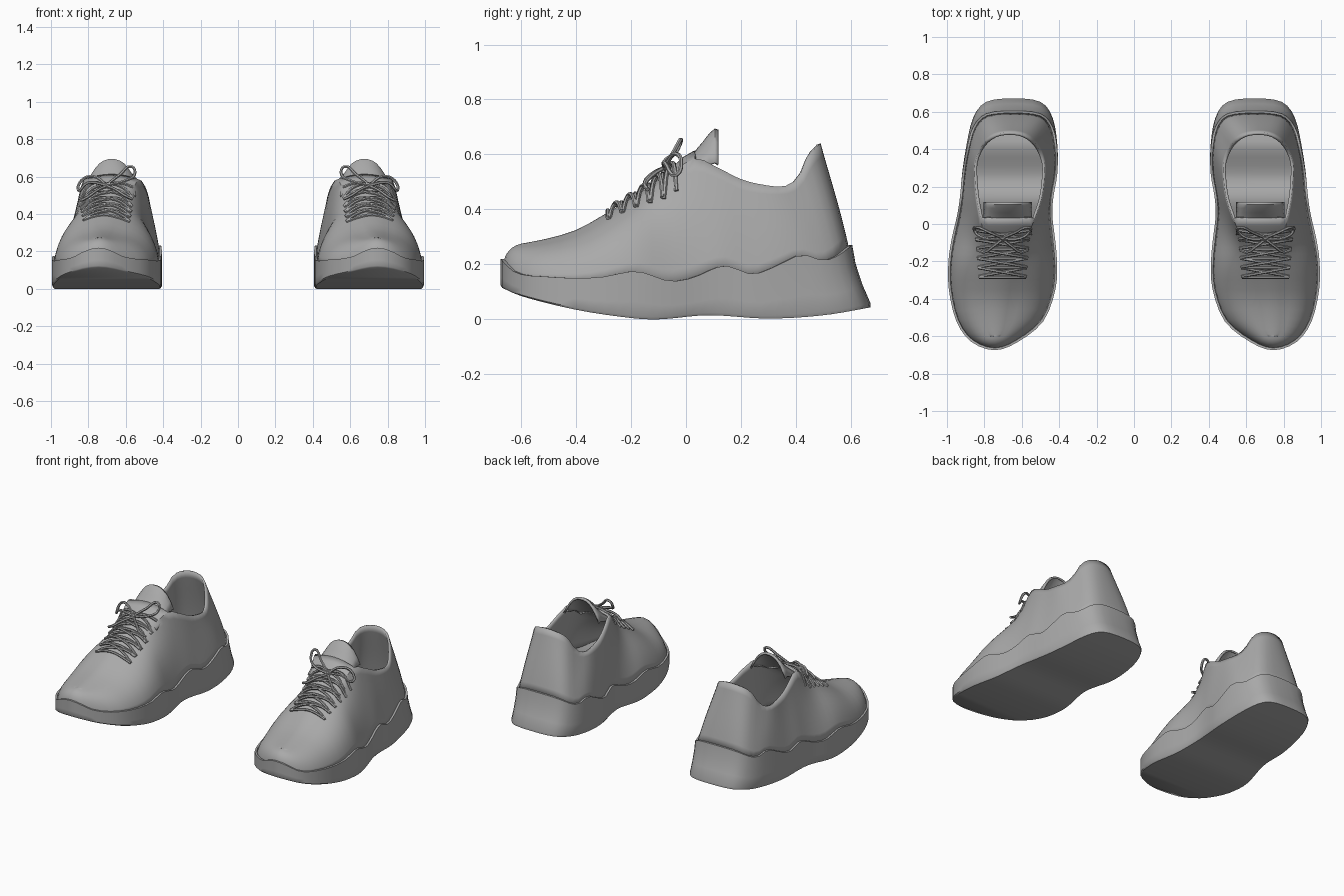
import bpy, bmesh, math
from mathutils import Vector
from mathutils.bvhtree import BVHTree

if "Cube" in bpy.data.objects:
    bpy.data.objects.remove(bpy.data.objects["Cube"])

grey = bpy.data.materials.new("grey")
grey.diffuse_color = (0.4, 0.4, 0.4, 1)
grey.use_nodes = True
grey.node_tree.nodes["Principled BSDF"].inputs["Base Color"].default_value = grey.diffuse_color


def smooth(table, x):
    """Smooth interpolation through (x, value) points."""
    if x <= table[0][0]:
        return table[0][1]
    if x >= table[-1][0]:
        return table[-1][1]
    slope = lambda a, b: (table[b][1] - table[a][1]) / (table[b][0] - table[a][0])
    last = len(table) - 1
    k = max(i for i in range(last) if table[i][0] <= x)
    w = table[k + 1][0] - table[k][0]
    t = (x - table[k][0]) / w
    m0, m1 = slope(max(k - 1, 0), k + 1), slope(k, min(k + 2, last))
    return ((2*t**3 - 3*t*t + 1) * table[k][1] + (t**3 - 2*t*t + t) * w * m0
            + (3*t*t - 2*t**3) * table[k + 1][1] + (t**3 - t*t) * w * m1)


def step(a, b, x):
    t = min(1, max(0, (x - a) / (b - a)))
    return t * t * (3 - 2 * t)


def closed_loop(rows, per=3):
    """Closed smooth outline from (y, left x, right x) rows, toe to heel and back."""
    pts = [Vector((r, y)) for y, l, r in rows] + [Vector((l, y)) for y, l, r in rows[-2:0:-1]]
    n, out = len(pts), []
    for i in range(n):
        a, b, c, d = (pts[(i + k) % n] for k in (-1, 0, 1, 2))
        for j in range(per):
            t = j / per
            out.append(0.5 * (2*b + (c - a)*t + (2*a - 5*b + 4*c - d)*t*t + (3*b - a - 3*c + d)*t**3))
    return out


def finish(name, rows_of_points, faces_fn, thickness=0):
    """Mesh object from a list of point rows, mirrored into a pair."""
    bm = bmesh.new()
    grid = [[bm.verts.new(p) for p in row] for row in rows_of_points]
    for f in faces_fn(grid):
        f = list(dict.fromkeys(f))
        if len(f) > 2:
            bm.faces.new(f)
    bmesh.ops.remove_doubles(bm, verts=bm.verts, dist=0.0003)
    me = bpy.data.meshes.new(name)
    bm.to_mesh(me)
    tree = BVHTree.FromBMesh(bm)
    bm.free()
    ob = bpy.data.objects.new(name, me)
    bpy.context.collection.objects.link(ob)
    dress(ob, thickness)
    return tree


def dress(ob, thickness=0):
    ob.data.materials.clear()
    ob.data.materials.append(grey)
    bpy.ops.object.select_all(action='DESELECT')
    ob.select_set(True)
    bpy.context.view_layer.objects.active = ob
    bpy.ops.object.shade_smooth_by_angle(angle=math.radians(40))
    if thickness:
        sol = ob.modifiers.new("thickness", 'SOLIDIFY')
        sol.thickness, sol.offset = thickness, -1
    ob.modifiers.new("pair", 'MIRROR').use_clip = False


# Stations: sole y, inner x, outer x, then rim y, inner x, outer x
stations = [
    (-.675, .745, .745, -.60, .74, .74), (-.63, .62, .87, -.59, .70, .78),
    (-.52, .485, .95, -.50, .67, .80), (-.35, .42, .99, -.35, .645, .80),
    (-.20, .412, .992, -.20, .62, .79), (-.08, .422, .975, -.09, .58, .80),
    (.05, .437, .945, .03, .53, .82), (.15, .43, .93, .13, .495, .84),
    (.27, .41, .918, .23, .48, .85), (.40, .41, .895, .33, .48, .85),
    (.52, .435, .86, .42, .52, .81), (.59, .50, .79, .475, .585, .745),
    (.605, .645, .645, .49, .665, .665)]
sole_top = [(-.68, .225), (-.62, .17), (-.5, .155), (-.4, .15), (-.3, .155), (-.18, .175), (-.06, .14),
            (.02, .15), (.14, .195), (.24, .165), (.32, .19), (.42, .235), (.5, .215), (.55, .23), (.605, .27)]
sole_bottom = [(-.68, .12), (-.6, .085), (-.4, .035), (-.2, .005), (-.1, 0), (.08, .015),
               (.3, .003), (.5, .015), (.68, .045)]
crown = [(-.6, .275), (-.5, .295), (-.4, .325), (-.3, .38), (-.2, .44), (-.1, .505), (.03, .585),
         (.11, .555), (.2, .51), (.28, .49), (.36, .485), (.41, .52), (.45, .60), (.49, .64)]
base = closed_loop([s[:3] for s in stations])
rim = closed_loop([s[3:] for s in stations])
n = len(base)
half = n // 2


def inset(i, d):
    """Outline point moved inward."""
    t = (base[(i + 1) % n] - base[i - 1]).normalized()
    return base[i] + Vector((-t.y, t.x)) * d


# Sole: flared heel, wavy top edge and a narrow ledge
def sole_ring(f, d=0):
    ring = []
    for i in range(n):
        p = inset(i, d)
        flare = .073 * max(0, (p.y - .15) / .455) ** 1.6
        y = p.y + flare * (1 - f) ** 1.5
        lo = smooth(sole_bottom, p.y + flare)
        ring.append((p.x, y, lo + (smooth(sole_top, base[i].y) - lo) * f))
    return ring


def sole_faces(g):
    for a, b in zip(g, g[1:]):
        for i in range(n):
            j = (i + 1) % n
            yield a[i], a[j], b[j], b[i]
    for i in range(half):
        yield g[0][-i], g[0][-i - 1], g[0][i + 1], g[0][i]
        yield g[-1][-i], g[-1][i], g[-1][i + 1], g[-1][-i - 1]


finish("sole", [sole_ring(0, .006), sole_ring(.06), sole_ring(.35), sole_ring(.7), sole_ring(1),
                sole_ring(1, .012), sole_ring(.85, .014)], sole_faces)

# Upper: walls swept from the sole to the rim, closed over the forefoot
K, M = 9, 8
rim3, walls = [], []
for i in range(n):
    r = rim[i]
    width = abs(rim[i].x - rim[-i % n].x)
    rim3.append(Vector((r.x, r.y, smooth(crown, r.y) - .1 * width * (1 - step(-.15, .03, r.y)))))
for k in range(K + 1):
    t, row = k / K, []
    for i in range(n):
        p = inset(i, .011)
        b = Vector((p.x, p.y, smooth(sole_top, base[i].y) - .015))
        r = rim3[i]
        d = r - b
        back = step(-.3, .08, r.y)
        h1 = b + Vector((d.x * .1, d.y * .1, d.z * .55)).lerp(d * .33 + Vector((0, 0, .03)), back)
        h2 = r + Vector((-d.x * .55, -d.y * .55, -d.z * .12)).lerp(-d * .33, back)
        row.append(b*(1-t)**3 + h1*3*t*(1-t)**2 + h2*3*t*t*(1-t) + r*t**3)
    walls.append(row)
front = [i for i in range(half) if rim[i].y <= .031]
bridge = []
for i in front:
    a, b = rim3[-i % n], rim3[i]
    bridge.append([a.lerp(b, j / M) + Vector((0, 0, .1 * (b.x - a.x) * (1 - (2*j/M - 1)**2)))
                   for j in range(M + 1)])


def upper_faces(g):
    for a, b in zip(g[:K], g[1:K + 1]):
        for i in range(n):
            j = (i + 1) % n
            yield a[i], a[j], b[j], b[i]
    for a, b in zip(g[K + 1:], g[K + 2:]):
        for j in range(M):
            if a is g[K + 1]:
                yield a[0], b[j + 1], b[j]
            else:
                yield a[j], a[j + 1], b[j + 1], b[j]


bridge[0] = bridge[0][:1]
surface = finish("upper", walls + bridge, upper_faces, .014)

# Tongue: arched flap rising out of the throat
tongue_z = [(-.06, .53), (0, .578), (.06, .645), (.1, .693), (.118, .69)]
tongue = []
for y in (-.06, -.03, 0, .03, .06, .085, .105, .118):
    drop = .03 + .095 * step(-.02, .12, y)
    tongue.append([(.675 + .13 * u, y, smooth(tongue_z, y) - drop * abs(u) ** 2.4)
                   for u in (j / 6 - 1 for j in range(13))])
finish("tongue", tongue, lambda g: ((a[j], a[j + 1], b[j + 1], b[j]) for a, b in zip(g, g[1:])
                                    for j in range(12)), .012)


# Laces: tubes laid on the upper
def lace(name, paths, radius=.008):
    cu = bpy.data.curves.new(name, 'CURVE')
    cu.dimensions, cu.bevel_depth, cu.bevel_resolution, cu.resolution_u = '3D', radius, 1, 4
    cu.use_fill_caps = True
    for path in paths:
        sp = cu.splines.new('BEZIER')
        sp.bezier_points.add(len(path) - 1)
        for bp, (x, y, lift) in zip(sp.bezier_points, path):
            hit = surface.ray_cast(Vector((x, y, 2)), Vector((0, 0, -1)))[0]
            bp.co = (x, y, hit.z + lift)
            bp.handle_left_type = bp.handle_right_type = 'AUTO'
    ob = bpy.data.objects.new(name, cu)
    bpy.context.collection.objects.link(ob)
    bpy.ops.object.select_all(action='DESELECT')
    ob.select_set(True)
    bpy.context.view_layer.objects.active = ob
    bpy.ops.object.convert(target='MESH')
    dress(bpy.context.object)


cx, rows = .703, []
for k in range(5):
    y, w = -.28 + .05 * k, .125 + .004 * k
    for s in (-1, 1):
        # straight bar, then a slanted crossing to the next row
        rows.append([(cx + s*w*f, y + .045 * (f + 1) / 2, .012 + .006 * (s > 0) - .012 * (abs(f) == 1))
                     for f in (-1, -.6, 0, .6, 1)])
    rows.append([(cx + w * f, y - .005, .008) for f in (-1, -.5, 0, .5, 1)])
lace("laces", rows)

bow = []
for s in (-1, 1):
    bow.append([(cx + s * x, y, z) for x, y, z in
                ((0, -.075, .025), (.07, -.045, .055), (.135, -.018, .09), (.15, -.035, .085),
                 (.10, -.075, .06), (0, -.08, .03))])
    bow.append([(cx + s * x, y, z) for x, y, z in
                ((0, -.08, .025), (.05, -.12, .04), (.10, -.15, .045), (.135, -.14, .05))])
bow.append([(cx - .015, -.08, .02), (cx, -.078, .036), (cx + .015, -.076, .02)])
lace("bow", bow)
